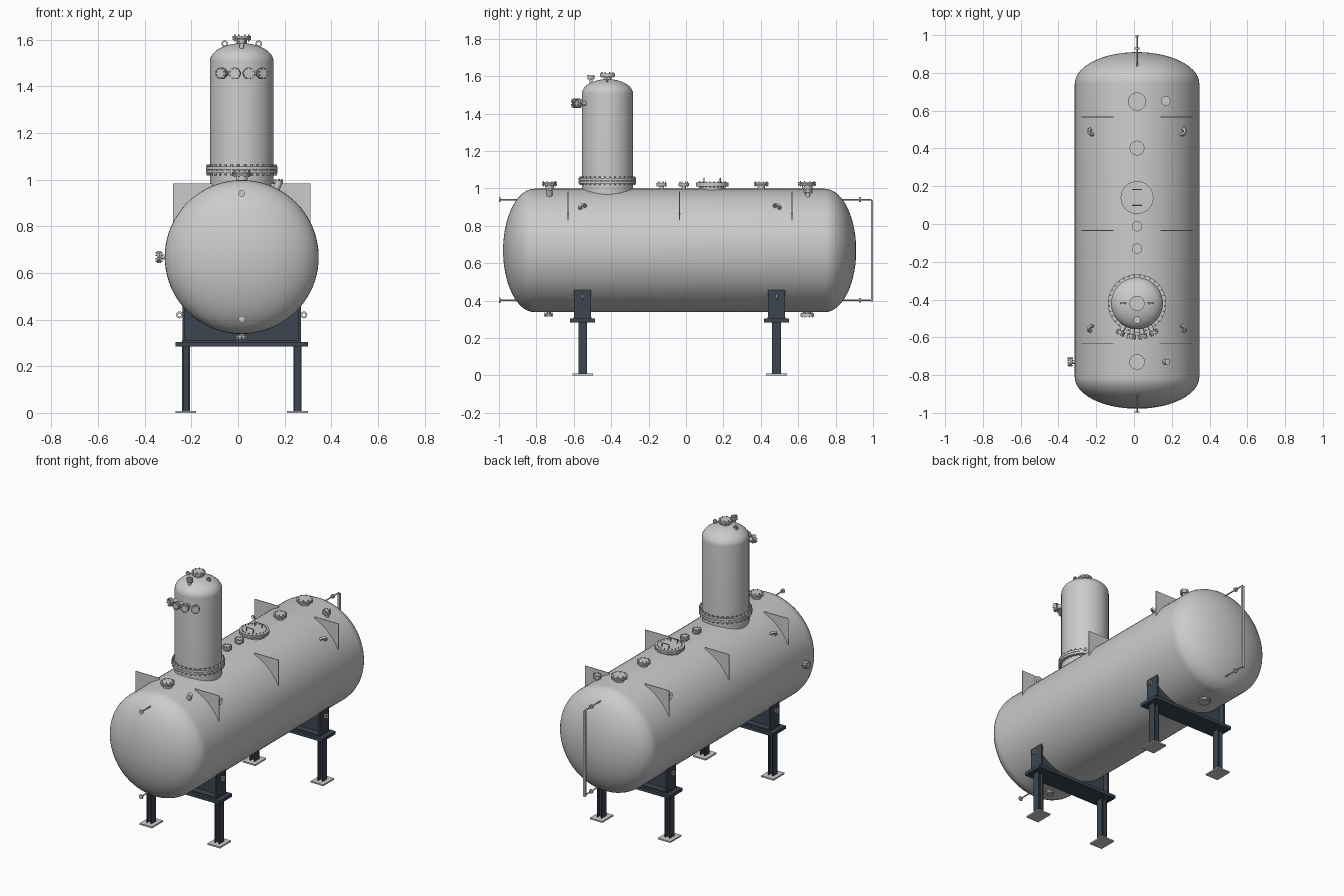
import bpy, bmesh
from math import pi, sin, cos, asin
from mathutils import Vector, Matrix

if "Cube" in bpy.data.objects:
    bpy.data.objects.remove(bpy.data.objects["Cube"])

CX, CZ, R = 0.016, 0.668, 0.33          # vessel axis and radius
TY, TR = -0.42, 0.137                   # tower centre and radius
X, Y, Z = Vector((1, 0, 0)), Vector((0, 1, 0)), Vector((0, 0, 1))

steel = bpy.data.materials.new("dark_steel")
steel.diffuse_color = (0.045, 0.06, 0.08, 1)
steel.use_nodes = True
steel.node_tree.nodes["Principled BSDF"].inputs["Base Color"].default_value = steel.diffuse_color


def finish(name, bm, mat=None):
    bmesh.ops.recalc_face_normals(bm, faces=bm.faces[:])
    me = bpy.data.meshes.new(name)
    bm.to_mesh(me)
    bm.free()
    ob = bpy.data.objects.new(name, me)
    bpy.context.collection.objects.link(ob)
    if mat:
        me.materials.append(mat)
    return ob


def lathe(bm, prof, loc, axis=Z, segs=24):
    """Revolve an (r, z) profile about the axis at loc."""
    loc, q = Vector(loc), Vector(axis).to_track_quat('Z', 'Y')
    rings = []
    for r, z in prof:
        n = 1 if r < 1e-6 else segs
        rings.append([bm.verts.new(loc + q @ Vector((r * cos(2 * pi * i / segs), r * sin(2 * pi * i / segs), z)))
                      for i in range(n)])
    if prof[0] == prof[-1]:             # closed profile shares its first ring
        for v in rings.pop():
            bm.verts.remove(v)
        rings.append(rings[0])
    for a, b in zip(rings, rings[1:]):
        for i in range(segs):
            j = (i + 1) % segs
            quad = [a[i % len(a)], a[j % len(a)], b[j % len(b)], b[i % len(b)]]
            bm.faces.new(list(dict.fromkeys(quad)))


def cyl(bm, r, a, b, segs=12):
    a, b = Vector(a), Vector(b)
    h = (b - a).length
    lathe(bm, [(0, 0), (r, 0), (r, h), (0, h)], a, b - a, segs)


def box(bm, x0, x1, y0, y1, z0, z1):
    m = Matrix.Translation(((x0 + x1) / 2, (y0 + y1) / 2, (z0 + z1) / 2)) \
        @ Matrix.Diagonal((x1 - x0, y1 - y0, z1 - z0, 1))
    bmesh.ops.create_cube(bm, size=1, matrix=m)


def bolt_circle(bm, n, r, z0, z1, loc, axis, br=0.004):
    q = Vector(axis).to_track_quat('Z', 'Y')
    for i in range(n):
        a = 2 * pi * (i + 0.5) / n
        p = Vector((r * cos(a), r * sin(a), 0))
        cyl(bm, br, loc + q @ (p + z0 * Z), loc + q @ (p + z1 * Z), 6)


def nozzle(name, loc, axis, L, pr, fr, t=0.008, bolts=8, br=0.0035):
    """Pipe stub with a bolted flange and blind cover."""
    bm = bmesh.new()
    loc, g = Vector(loc), 0.002
    lathe(bm, [(pr, -0.04), (pr, L - 2 * t - g), (fr, L - 2 * t - g), (fr, L - t - g),
               (fr * .7, L - t - g), (fr * .7, L - t), (fr, L - t), (fr, L), (0, L)], loc, axis, 32)
    bolt_circle(bm, bolts, fr * 0.82, L - 2 * t - 0.007, L + 0.006, loc, axis, br)
    return finish(name, bm)


def eye(name, loc, axis, r=0.014, hole=0.007, t=0.008):
    bm = bmesh.new()
    lathe(bm, [(hole, -t / 2), (r, -t / 2), (r, t / 2), (hole, t / 2), (hole, -t / 2)], loc, axis, 20)
    return finish(name, bm)


def dome(r, h, z, n=14):
    return [(r * cos(i * pi / 2 / n), z + h * sin(i * pi / 2 / n)) for i in range(n + 1)]


# Main horizontal vessel with elliptical heads
bm = bmesh.new()
head = dome(R, 0.168, 0)
prof = [(r, -0.81 - z) for r, z in reversed(head)] + [(r, 0.742 + z) for r, z in head]
lathe(bm, prof, (CX, 0, CZ), Y, 80)
finish("vessel_shell", bm)

# Vertical tower with domed top
bm = bmesh.new()
lathe(bm, [(TR, 0.93)] + dome(TR, 0.079, 1.505), (CX, TY, 0), Z, 64)
finish("tower_shell", bm)

# Tower body flange pair with bolts
bm = bmesh.new()
for z in (1.027, 1.042):
    lathe(bm, [(TR - .01, z), (0.154, z), (0.154, z + .013), (TR - .01, z + .013)], (CX, TY, 0), Z, 64)
bolt_circle(bm, 32, 0.147, 1.018, 1.064, Vector((CX, TY, 0)), Z, 0.005)
finish("tower_flange", bm)

# Tower top and front nozzles, lifting eyes
nozzle("tower_top_nozzle", (CX, TY, 1.58), Z, 0.035, 0.022, 0.04)
nozzle("tower_vent_nozzle", (CX, TY - 0.088, 1.56), Z, 0.04, 0.009, 0.019, 0.006)
for s in (-1, 1):
    eye("tower_lifting_eye", (CX + s * 0.073, TY, 1.582), Y)
for i, dx in enumerate((-0.091, -0.031, 0.031, 0.091)):
    a = asin(dx / 0.185)
    d = Vector((sin(a), -cos(a), 0))
    nozzle(f"tower_front_nozzle_{i + 1}", Vector((CX, TY, 1.455)) + d * TR, d, 0.05, 0.013, 0.025)

# Nozzles along the top of the vessel
for i, (y, L, pr, fr) in enumerate(((-0.73, .035, .025, .041), (-0.13, .032, .011, .027),
                                    (-0.012, .032, .011, .027), (0.402, .034, .021, .039),
                                    (0.648, .036, .028, .048))):
    nozzle(f"top_nozzle_{i + 1}", (CX, y, 0.998), Z, L, pr, fr)
nozzle("side_top_nozzle", (CX + 0.152, 0.652, 0.962), Z, 0.034, 0.012, 0.025)
bm = bmesh.new()
cyl(bm, 0.015, (CX + 0.14, -0.73, 0.94), (CX + 0.162, -0.73, 0.995), 20)
finish("top_coupling", bm)

# Bottom drains and side nozzle
nozzle("front_drain", (CX, -0.735, 0.34), -Z, 0.022, 0.012, 0.024, 0.006)
nozzle("rear_drain", (CX, 0.648, 0.34), -Z, 0.024, 0.022, 0.037, 0.006)
nozzle("left_nozzle", (CX - R, -0.73, CZ), -X, 0.033, 0.011, 0.025)

# Manway with two handles
nozzle("manway", (CX, 0.14, 0.996), Z, 0.036, 0.065, 0.087, 0.01, 20)
for s in (-1, 1):
    bm = bmesh.new()
    y = 0.14 + s * 0.043
    for x in (-0.024, 0.024):
        cyl(bm, 0.003, (CX + x, y, 1.03), (CX + x, y, 1.056), 8)
    cyl(bm, 0.003, (CX - 0.026, y, 1.055), (CX + 0.026, y, 1.055), 8)
    finish("manway_handle", bm)

# Triangular bracket plates on both flanks
for y in (-0.631, -0.035, 0.567):
    for s in (-1, 1):
        bm = bmesh.new()
        pts = [(0.125, 0.315), (0.295, 0.315), (0.295, 0.145), (0.27, 0.16), (0.13, 0.28)]
        f = bm.faces.new([bm.verts.new((CX + s * x, y - .002, CZ + z)) for x, z in pts])
        ext = bmesh.ops.extrude_face_region(bm, geom=[f])["geom"]
        bmesh.ops.translate(bm, vec=(0, 0.004, 0), verts=[v for v in ext if isinstance(v, bmesh.types.BMVert)])
        finish("bracket_plate", bm)

# Vessel lifting lugs
for y, sy in ((-0.553, -1), (0.487, 1)):
    for s in (-1, 1):
        n = Vector((s * 0.72, 0, 0.69))
        t = Vector((s * 0.35, sy * 0.85, -0.36))
        eye("lifting_lug", Vector((CX, y, CZ)) + n * (R + 0.008), n.cross(t), 0.023, 0.009, 0.012)

# Level gauge taps on both heads, with the rear gauge bar
for z in (0.94, 0.402):
    bm = bmesh.new()
    cyl(bm, 0.004, (CX, -0.85, z), (CX, -0.999, z))
    cyl(bm, 0.014, (CX, -0.999, z), (CX, -0.993, z), 20)
    finish("front_tap", bm)
    bm = bmesh.new()
    cyl(bm, 0.004, (CX, 0.79, z), (CX, 0.993, z))
    cyl(bm, 0.013, (CX, 0.925, z), (CX, 0.935, z), 20)
    finish("rear_tap", bm)
bm = bmesh.new()
box(bm, CX - 0.007, CX + 0.007, 0.988, 1.0, 0.395, 0.935)
finish("level_gauge", bm)

# Saddles, legs and feet
for label, y in (("front", -0.553), ("rear", 0.484)):
    bm = bmesh.new()
    box(bm, CX - 0.25, CX + 0.25, y - .006, y + .006, 0.30, 0.455)
    for s in (-1, 1):
        xs = sorted((CX + s * 0.254, CX + s * 0.244))
        box(bm, *xs, y - .046, y + .046, 0.30, 0.46)
    box(bm, CX - 0.255, CX + 0.255, y - .048, y + .048, 0.304, 0.312)
    box(bm, CX - 0.284, CX + 0.284, y - .066, y + .066, 0.284, 0.304)
    finish(label + "_saddle", bm, steel)
    for s in (-1, 1):
        x = CX + s * 0.239
        bm = bmesh.new()
        for k in (-1, 1):
            box(bm, x + k * .0145 - .003, x + k * .0145 + .003, y - .023, y + .023, 0.008, 0.284)
        box(bm, x - .013, x + .013, y - .004, y + .004, 0.008, 0.284)
        finish(label + "_leg", bm, steel)
        bm = bmesh.new()
        box(bm, x - .044, x + .044, y - .055, y + .055, 0, 0.009)
        finish(label + "_foot", bm)
        eye("saddle_eye", (CX + s * 0.266, y, 0.42), Y, 0.015, 0.007)

# Smooth curved faces, keep edges sharp
bpy.ops.object.select_all(action='SELECT')
bpy.context.view_layer.objects.active = bpy.data.objects["vessel_shell"]
bpy.ops.object.shade_smooth_by_angle(angle=pi / 6)
